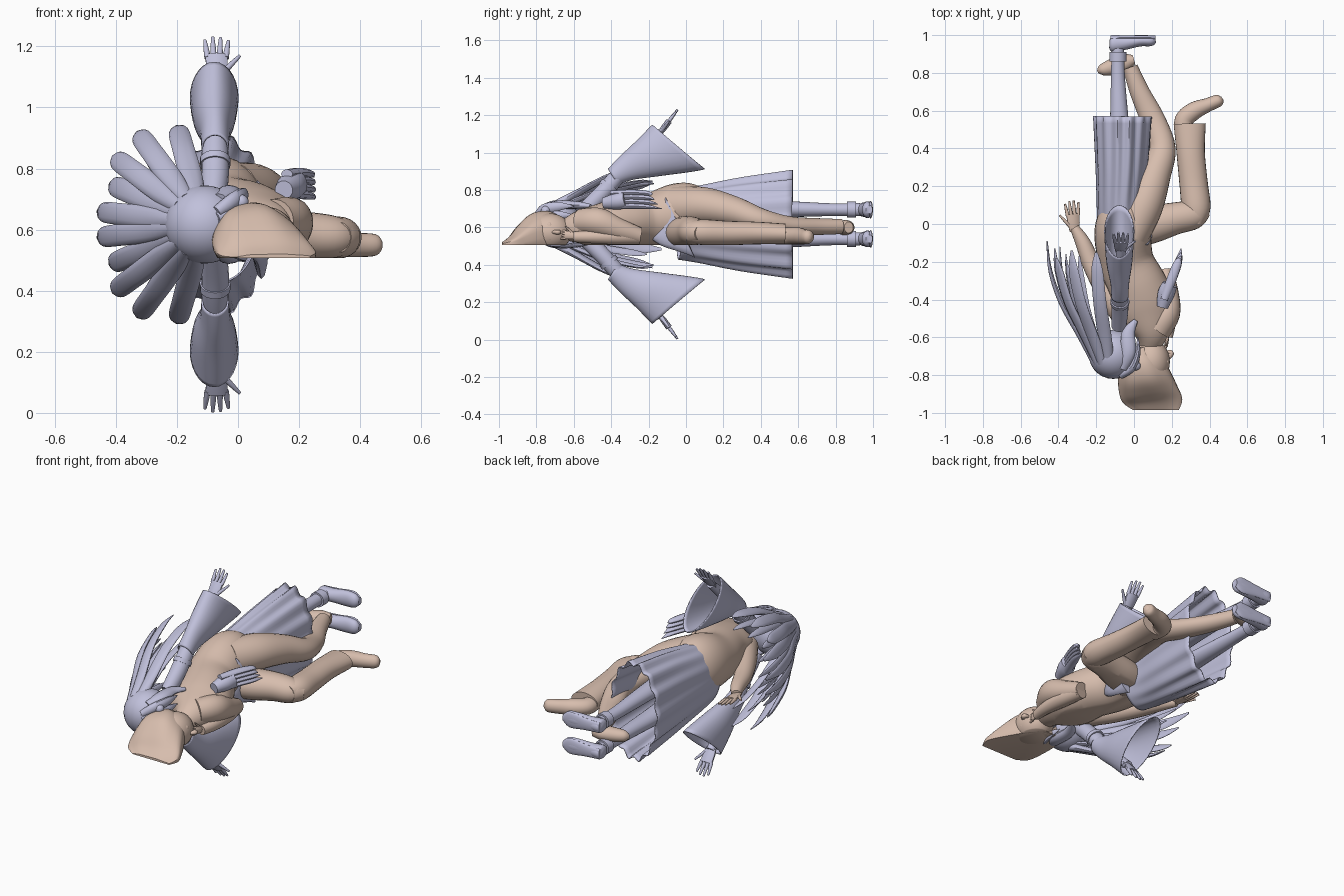
import bpy, bmesh, math
from mathutils import Vector

if "Cube" in bpy.data.objects:
    bpy.data.objects.remove(bpy.data.objects["Cube"])

MID = 0.617     # height of the clothed figure's mirror plane
FLOOR = 0.507   # flat underside of the tan figure


def material(name, rgb):
    m = bpy.data.materials.new(name)
    m.use_nodes = True
    m.diffuse_color = (*rgb, 1)
    m.node_tree.nodes["Principled BSDF"].inputs["Base Color"].default_value = (*rgb, 1)
    return m


LAV = material("pale lavender", (0.53, 0.53, 0.71))
TAN = material("warm tan", (0.68, 0.51, 0.42))


def smooth_path(pts, steps):
    """Catmull-Rom interpolation of points with radii."""
    out = []
    for i in range(len(pts) - 1):
        a, b, c, d = (pts[max(i - 1, 0)], pts[i], pts[i + 1], pts[min(i + 2, len(pts) - 1)])
        for s in range(steps):
            t = s / steps
            out.append([0.5 * (2 * q + (r - p) * t + (2 * p - 5 * q + 4 * r - w) * t * t
                        + (3 * q - p - 3 * r + w) * t ** 3) for p, q, r, w in zip(a, b, c, d)])
    out.append(list(pts[-1]))
    return out


def loft(name, mat, pts, up=(0, 0, 1), n=20, steps=5, caps=True, ruffle=0, folds=12, end=None):
    """Oval tube; each point is x, y, z, radius across, radius along 'up'.
    'end' turns the rings gradually to face that direction."""
    path = smooth_path(pts, steps)
    centres = [Vector(p[:3]) for p in path]
    bm, rings = bmesh.new(), []
    for i, p in enumerate(path):
        t = (centres[min(i + 1, len(path) - 1)] - centres[max(i - 1, 0)]).normalized()
        if end:
            t = t.lerp(Vector(end).normalized(), i / (len(path) - 1)).normalized()
        b = Vector(up)
        b = (b - t * b.dot(t)).normalized()
        a, ring = t.cross(b), []
        for k in range(n):
            ang = math.tau * k / n
            f = 1 + ruffle * i / len(path) * math.cos(folds * ang)
            ring.append(bm.verts.new(centres[i] + a * max(p[3], .002) * f * math.cos(ang)
                                     + b * max(p[4], .002) * f * math.sin(ang)))
        rings.append(ring)
    for r, q in zip(rings, rings[1:]):
        for k in range(n):
            bm.faces.new((r[k], r[(k + 1) % n], q[(k + 1) % n], q[k]))
    if caps:
        bm.faces.new(rings[0][::-1])
        bm.faces.new(rings[-1])
    return finish(name, mat, bm)


def ball(name, mat, centre, radii):
    bm = bmesh.new()
    bmesh.ops.create_uvsphere(bm, u_segments=28, v_segments=18, radius=1)
    for v in bm.verts:
        v.co = Vector(centre) + Vector(c * r for c, r in zip(v.co, radii))
    return finish(name, mat, bm)


def finish(name, mat, bm):
    if mat is TAN:   # flatten the resting side
        cut = bmesh.ops.bisect_plane(bm, geom=bm.verts[:] + bm.edges[:] + bm.faces[:],
                                     plane_co=(0, 0, FLOOR), plane_no=(0, 0, 1), clear_inner=True)
        edges = [e for e in cut["geom_cut"] if isinstance(e, bmesh.types.BMEdge)]
        if edges:
            bmesh.ops.holes_fill(bm, edges=edges)
    bmesh.ops.recalc_face_normals(bm, faces=bm.faces[:])
    me = bpy.data.meshes.new(name)
    bm.to_mesh(me)
    bm.free()
    me.materials.append(mat)
    ob = bpy.data.objects.new(name, me)
    bpy.context.collection.objects.link(ob)
    bpy.ops.object.select_all(action='DESELECT')
    ob.select_set(True)
    bpy.context.view_layer.objects.active = ob
    bpy.ops.object.shade_smooth_by_angle(angle=math.radians(45))
    return ob


def flip(pts):
    return [(x, y, 2 * MID - z, *r) for x, y, z, *r in pts]


def pair(name, pts, end=None, **kw):
    low = end and (end[0], end[1], -end[2])
    return [loft("upper_" + name, LAV, pts, end=end, **kw),
            loft("lower_" + name, LAV, flip(pts), end=low, **kw)]


def thin(ob):
    m = ob.modifiers.new("cloth", 'SOLIDIFY')
    m.thickness = 0.006


def hand(name, mat, wrist, direction, spread, size):
    """Palm with four fingers and a thumb."""
    w, d, s = Vector(wrist), Vector(direction).normalized(), Vector(spread).normalized()

    def part(label, start, end, r0, r1, flat):
        loft(name + label, mat, [(*(start.lerp(end, t)), size * r * flat, size * r)
                                 for t, r in ((0, r0), (.5, (r0 + r1) / 1.8), (1, r1))],
             up=s, n=10, steps=3)
    part("_palm", w, w + d * size * .55, .15, .21, .45)
    for i in range(4):
        o = s * size * (i - 1.5) * .11
        part(f"_finger_{i + 1}", w + d * size * .5 + o,
             w + d * size * (1 - .07 * abs(i - 1.4)) + o * 1.3, .06, .03, 1)
    part("_thumb", w + d * size * .15 + s * size * .1, w + d * size * .55 + s * size * .42, .06, .03, 1)


# Clothed figure: head of hair, fringe and side locks
HEAD = Vector((-.11, -.69, MID))
ball("hair_cap", LAV, HEAD, (.13, .13, .128))
for i, z in enumerate((-.08, -.04, 0, .04, .08)):
    loft(f"fringe_{i + 1}", LAV, [(-.07, -.8, MID + z * .5, .02, .02), (-.01, -.76, MID + z, .02, .028),
                                  (.02, -.68, MID + z * 1.2, .015, .024), (.02, -.6, MID + z * 1.2, .003, .003)], n=10)
pair("side_lock", [(-.06, -.76, .69, .03, .03), (-.03, -.68, .72, .04, .025),
                   (-.03, -.58, .72, .035, .02), (.01, -.51, .715, .012, .01)], n=12)
for label, z in (("upper", .69), ("lower", 2 * MID - .69)):
    ball(label + "_hair_bead", LAV, (.01, -.75, z), (.025, .025, .025))

# Swept-back strands, fanned around the head
ENDS = [(-.20, .94, -.15), (-.33, .92, -.14), (-.41, .84, -.18), (-.42, .75, -.13), (-.46, .66, -.09)]
for i, (x, z, y) in enumerate(ENDS):
    rad = Vector((x - HEAD.x, 0, z - MID))
    L = rad.length
    rad.normalize()
    pts = []
    for f, yy, w, th in ((.25, -.73, .03, .03), (.5, -.59, .037, .018), (.78, -.42, .036, .014),
                         (.95, -.25, .032, .01), (1, y, .007, .003)):
        c = HEAD + rad * L * f
        pts.append((c.x, yy, c.z, w, th))
    for label, q, r in (("upper", pts, rad), ("lower", flip(pts), Vector((rad.x, 0, -rad.z)))):
        loft(f"{label}_strand_{i + 1}", LAV, q, up=r, n=12)
        inner = [(a * .8 - .025, b - .03, MID + (c - MID) * .72, d * .65, e * .8) for a, b, c, d, e in q]
        loft(f"{label}_inner_strand_{i + 1}", LAV, inner, up=r, n=10)

# Arms, bell sleeves and hands
X = (1, 0, 0)
pair("arm", [(-.08, -.54, .69, .045, .04), (-.075, -.45, .78, .045, .045),
             (-.075, -.36, .88, .042, .042), (-.07, -.25, 1.0, .03, .03), (-.07, -.13, 1.11, .022, .025)], up=X)
pair("arm_band", [(-.075, -.42, .81, .052, .05), (-.075, -.405, .83, .052, .05)], up=X, steps=2)
for ob in pair("bell_sleeve", [(-.075, -.39, .87, .05, .045), (-.075, -.31, .92, .075, .05),
                               (-.078, -.19, .97, .12, .07), (-.078, -.04, 1.03, .184, .08)],
               up=X, n=28, caps=False, end=(0, .24, .28)):
    thin(ob)
hand("upper_hand", LAV, (-.07, -.15, 1.09), (0, .6, .8), X, .18)
hand("lower_hand", LAV, (-.07, -.15, 2 * MID - 1.09), (0, .6, -.8), X, .18)

# Skirt, legs and boots
thin(loft("pleated_skirt", LAV, [(-.06, -.04, MID, .13, .19), (-.07, .08, MID, .125, .21),
                                 (-.06, .3, MID, .14, .25), (-.055, .57, MID, .155, .285)],
          n=96, caps=False, ruffle=.05, folds=14))
loft("waist_panel", LAV, [(.03, -.2, .56, .02, .01), (.06, -.12, .56, .025, .07),
                          (.07, -.03, .6, .03, .18)], n=16)
pair("leg", [(-.07, .2, .70, .065, .06), (-.075, .45, .70, .055, .045), (-.08, .62, .697, .045, .04),
             (-.085, .78, .695, .037, .034), (-.085, .93, .695, .033, .035)])
pair("boot_cuff", [(-.085, .86, .695, .045, .043), (-.085, .91, .695, .045, .043)], steps=2)
pair("boot", [(-.13, .955, .695, .02, .02), (-.115, .955, .695, .045, .038), (-.05, .96, .695, .038, .038),
              (.03, .97, .695, .03, .045), (.09, .97, .695, .028, .04), (.113, .975, .695, .014, .02)])
pair("boot_sole", [(-.125, .985, .695, .012, .03), (-.03, .987, .695, .012, .036),
                   (.07, .987, .695, .012, .047), (.113, .985, .695, .012, .022)])

# Feathered ornament in front of the chest
loft("ornament_cuff", LAV, [(.15, -.44, .73, .03, .03), (.17, -.37, .74, .045, .045), (.19, -.32, .75, .04, .045)])
for i in range(4):
    z = .71 + i * .024
    loft(f"ornament_feather_{i + 1}", LAV, [(.16, -.4, z, .02, .015), (.2, -.29, z + .005, .026, .016),
                                            (.235, -.2, z, .02, .012), (.25, -.13 - .02 * i, z - .01, .002, .002)], n=10)

# Tan figure: torso and head
loft("torso", TAN, [(.08, -.66, .58, .05, .05), (.09, -.57, .60, .1, .09), (.06, -.45, .61, .165, .12),
                    (.02, -.33, .63, .155, .13), (-.04, -.2, .64, .145, .14), (-.06, -.05, .665, .15, .17),
                    (-.05, .04, .665, .13, .16), (-.03, .13, .64, .07, .09)], n=32)
ball("face", TAN, (.09, -.73, .575), (.1, .12, .1))
loft("nose", TAN, [(.17, -.72, .575, .01, .008), (.198, -.685, .575, .014, .013),
                   (.175, -.675, .575, .008, .008)], n=10)
for i, z in enumerate((.545, .61)):
    ball(f"eye_{i + 1}", TAN, (.172, -.73, z), (.012, .015, .017))
loft("swept_hair", TAN, [(.03, -.65, .57, .07, .08), (.035, -.72, .565, .115, .12), (.055, -.8, .56, .14, .12),
                         (.08, -.88, .535, .155, .085), (.105, -.94, .515, .155, .04), (.12, -.985, .51, .12, .01)],
     n=40, ruffle=.04, folds=7, end=(0, -1, 0))

# Tan arms and hands
loft("front_arm", TAN, [(.12, -.56, .63, .075, .07), (.175, -.47, .63, .07, .075), (.18, -.36, .59, .055, .06),
                        (.16, -.25, .555, .045, .045)])
loft("front_forearm", TAN, [(.16, -.25, .55, .04, .04), (.18, -.37, .55, .045, .042),
                            (.19, -.5, .55, .035, .035), (.18, -.6, .55, .025, .028)])
hand("front_hand", TAN, (.18, -.59, .555), (-.2, -1, .1), (0, .1, 1), .11)
loft("rear_arm", TAN, [(-.04, -.5, .59, .07, .07), (-.14, -.36, .58, .06, .06), (-.22, -.22, .57, .05, .045),
                       (-.27, -.1, .565, .04, .038), (-.315, -.02, .56, .025, .027)])
hand("rear_hand", TAN, (-.315, -.04, .56), (-.1, 1, 0), (-1, -.1, .2), .17)

# Tan legs and feet
loft("upper_thigh_and_shin", TAN, [(-.02, -.06, .71, .1, .11), (.05, .1, .715, .105, .1), (.11, .26, .685, .085, .08),
                                   (.15, .4, .64, .07, .062), (.1, .55, .61, .065, .05),
                                   (.03, .7, .605, .052, .045), (-.02, .83, .605, .04, .04)], n=24)
loft("upper_foot", TAN, [(0, .87, .6, .025, .03), (-.05, .855, .6, .047, .04), (-.12, .83, .595, .042, .038),
                         (-.17, .815, .595, .03, .03), (-.192, .805, .595, .008, .01)])
loft("lower_thigh", TAN, [(-.02, -.03, .57, .1, .08), (.1, .0, .575, .1, .085), (.22, .03, .58, .085, .078),
                          (.32, .05, .575, .075, .068), (.38, .08, .57, .04, .04)], n=24)
loft("lower_shin", TAN, [(.33, .0, .575, .04, .05), (.33, .08, .575, .075, .068), (.315, .22, .57, .075, .065),
                         (.3, .38, .57, .075, .06), (.295, .53, .565, .085, .055)], n=24)
loft("lower_foot", TAN, [(.27, .48, .555, .05, .045), (.265, .55, .555, .05, .045), (.32, .6, .555, .047, .045),
                         (.39, .63, .55, .037, .04), (.45, .655, .55, .032, .035), (.468, .665, .55, .01, .012)])
